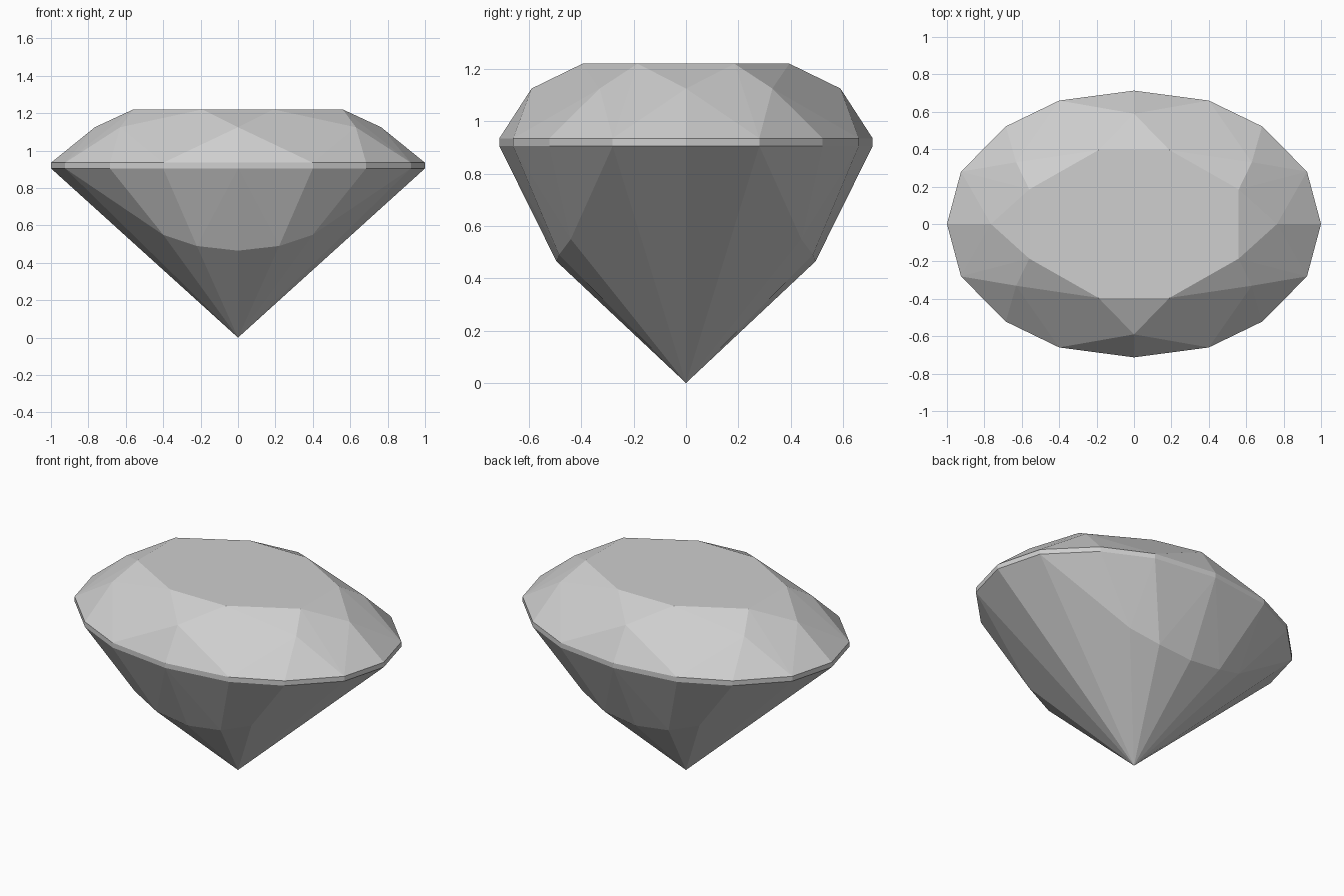
import bpy
import bmesh
import math

cube = bpy.data.objects.get("Cube")
if cube:
    bpy.data.objects.remove(cube)

# One pale grey material
grey = bpy.data.materials.new("pale_grey")
grey.use_nodes = True
colour = (0.62, 0.62, 0.62, 1.0)
grey.diffuse_color = colour
grey.node_tree.nodes["Principled BSDF"].inputs["Base Color"].default_value = colour

# Facet corners of one quarter; the other quarters are mirrored
table = [(0.56, 0.185, 1.22), (0.19, 0.395, 1.22)]
crown = [(0.765, 0, 1.125), (0.63, 0.33, 1.125), (0, 0.59, 1.125)]
outline = [(1, 0), (0.925, 0.28), (0.685, 0.522), (0.4, 0.66), (0, 0.713)]
girdle = [(x, y, z) for x, y in outline for z in (0.905, 0.935)]
pavilion = [(0.4, 0.44, 0.55), (0.22, 0.485, 0.49), (0, 0.495, 0.465)]
culet = [(0, 0, 0)]

corners = {
    (sx * x, sy * y, z)
    for x, y, z in table + crown + girdle + pavilion + culet
    for sx in (-1, 1)
    for sy in (-1, 1)
}

# The cut stone is the convex solid through all of its facet corners
bm = bmesh.new()
for co in sorted(corners):
    bm.verts.new(co)
bmesh.ops.remove_doubles(bm, verts=bm.verts[:], dist=0.0001)
bmesh.ops.convex_hull(bm, input=bm.verts[:])
loose = [v for v in bm.verts if not v.link_faces]
bmesh.ops.delete(bm, geom=loose, context="VERTS")

# Merge flat triangles into whole facets
bmesh.ops.dissolve_limit(bm, angle_limit=math.radians(0.5),
                         verts=bm.verts[:], edges=bm.edges[:])
bmesh.ops.recalc_face_normals(bm, faces=bm.faces[:])

mesh = bpy.data.meshes.new("oval_gemstone")
bm.to_mesh(mesh)
bm.free()
mesh.materials.append(grey)
gem = bpy.data.objects.new("oval_gemstone", mesh)
bpy.context.collection.objects.link(gem)
